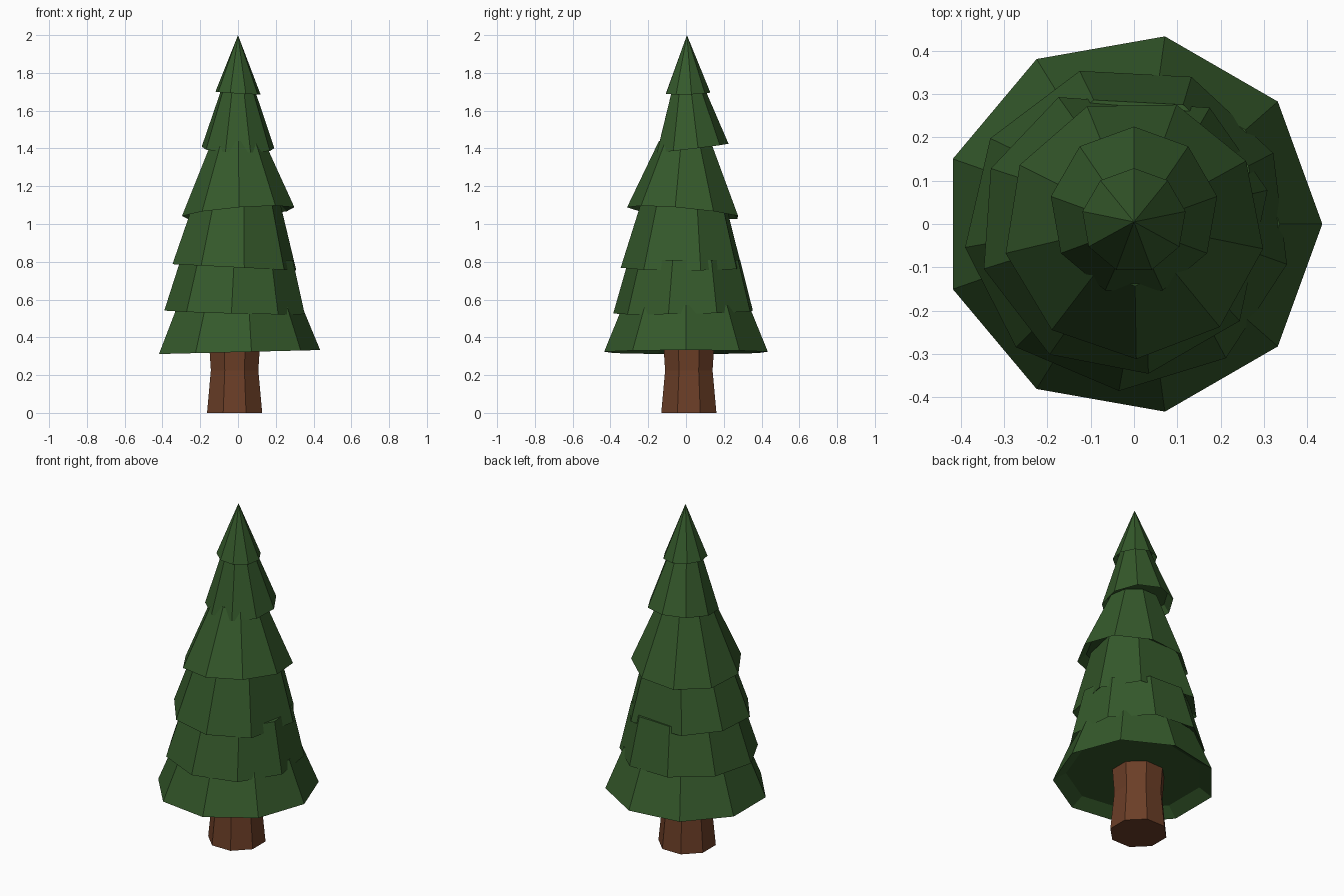
import bpy, bmesh
from math import radians, cos, sin

if "Cube" in bpy.data.objects:
    bpy.data.objects.remove(bpy.data.objects["Cube"])


def material(name, rgb):
    m = bpy.data.materials.new(name)
    m.diffuse_color = (*rgb, 1)
    m.use_nodes = True
    m.node_tree.nodes["Principled BSDF"].inputs["Base Color"].default_value = m.diffuse_color
    return m


def ring(angles, centre, r, z, tilt=(0, 0)):
    """Polygon ring lying on a plane that may be slightly tilted."""
    pts = []
    for a in angles:
        x, y = centre[0] + r * cos(radians(a)), centre[1] + r * sin(radians(a))
        pts.append((x, y, z + tilt[0] * x + tilt[1] * y))
    return pts


def loft(name, rings, mat):
    """Join consecutive rings with faces; a one-point ring becomes a tip."""
    bm = bmesh.new()
    rows = [[bm.verts.new(p) for p in r] for r in rings]
    n = len(rows[0])
    for low, high in zip(rows, rows[1:]):
        for i in range(n):
            j = (i + 1) % n
            if len(high) == 1:
                bm.faces.new((low[i], low[j], high[0]))
            else:
                bm.faces.new((low[i], low[j], high[j], high[i]))
    for row in (rows[0], rows[-1]):
        if len(row) > 1:
            bm.faces.new(row)
    bmesh.ops.recalc_face_normals(bm, faces=bm.faces)
    mesh = bpy.data.meshes.new(name)
    bm.to_mesh(mesh)
    bm.free()
    mesh.materials.append(mat)
    bpy.context.collection.objects.link(bpy.data.objects.new(name, mesh))


def steps(n, start):
    return [start + 360 * i / n for i in range(n)]


green = material("needles", (0.035, 0.1, 0.024))
brown = material("bark", (0.147, 0.048, 0.02))

# Trunk: eight sides with a slight waist
loft("trunk", [ring(steps(8, 22.5), (-0.018, 0.015), r, z)
               for z, r in ((0, 0.158), (0.225, 0.136), (0.42, 0.15))], brown)

# Foliage tiers: angles, centre, rim radius, rim height, rim tilt, top radius, top height
tiers = [
    (steps(9, 0), (-0.005, 0), 0.44, 0.322, (0.025, 0), 0.338, 0.57),
    (steps(9, 27), (-0.015, -0.008), 0.378, 0.533, (-0.025, 0.02), 0.302, 0.81),
    ([15, 55, 117, 156, 196, 239, 279, 321], (-0.02, -0.01), 0.34, 0.77, (-0.05, 0), 0.235, 1.12),
    (steps(9, 31), (0, -0.01), 0.302, 1.06, (0.08, -0.09), 0.14, 1.44),
    (steps(9, 10), (0, 0.03), 0.195, 1.398, (-0.02, 0.12), 0.08, 1.74),
    (steps(9, 10), (0, 0.008), 0.121, 1.693, (-0.06, 0.02), 0, 2.0),
]
for k, (ang, c, r, z, tilt, top_r, top_z) in enumerate(tiers, 1):
    top_c = (c[0] * 0.3, c[1] * 0.3)
    top = ring(ang, top_c, top_r, top_z) if top_r else [(0, 0.005, top_z)]
    # recessed underside, rim, then the sloping skirt
    loft(f"foliage_tier_{k}", [ring(ang, c, r * 0.84, z + 0.045, tilt),
                               ring(ang, c, r, z, tilt), top], green)
